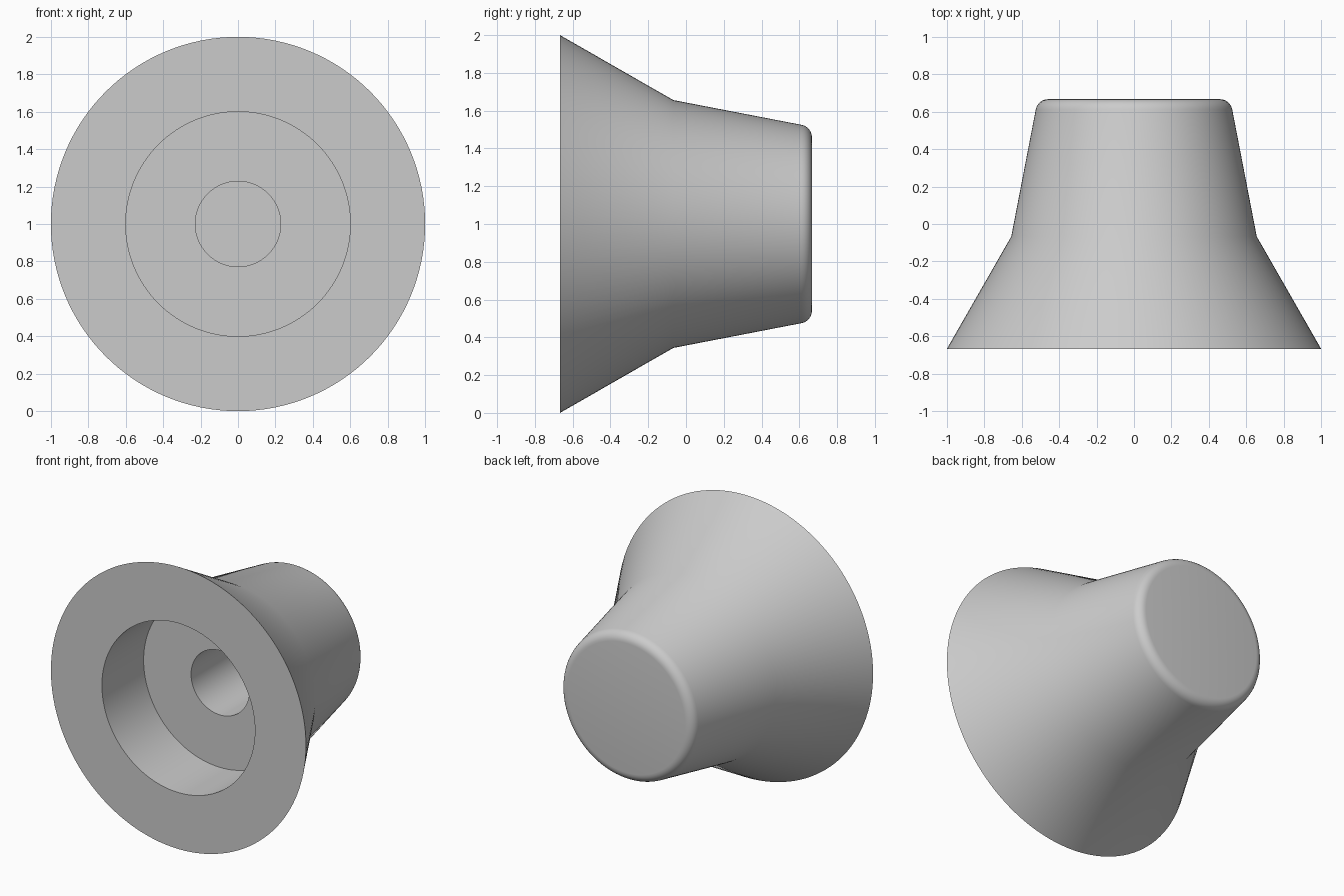
import bpy, bmesh, math
from mathutils import Vector, Matrix

cube = bpy.data.objects.get("Cube")
if cube:
    bpy.data.objects.remove(cube, do_unlink=True)

SEGMENTS = 128
FILLET = 0.067
CENTRE_Z = 1.0

# Plain grey
grey = bpy.data.materials.new("plain_grey")
grey.use_nodes = True
colour = (0.6, 0.6, 0.6, 1)
grey.diffuse_color = colour
grey.node_tree.nodes["Principled BSDF"].inputs["Base Color"].default_value = colour


def fillet(radius, y, slope, size, steps=6):
    """Rounded corner between a tapering wall and the flat back."""
    cr = radius - size * math.tan(math.pi / 4 + slope / 2) + size * math.tan(slope)
    cy = y - size
    for i in range(steps + 1):
        a = slope + (math.pi / 2 - slope) * i / steps
        yield cr + size * math.cos(a), cy + size * math.sin(a)


# Half section as (radius, y): hole, recess, rim, flare, tapered neck, back
taper = math.radians(10)
profile = [
    (0, 0.467), (0.228, 0.467), (0.228, -0.2),
    (0.6, -0.2), (0.6, -0.667),
    (1, -0.667), (0.656, -0.067),
]
profile += list(fillet(0.527, 0.667, taper, FILLET))
profile.append((0, 0.667))

# Turn the section about the y axis
bm = bmesh.new()
verts = [bm.verts.new((r, y, CENTRE_Z)) for r, y in profile]
edges = [bm.edges.new(pair) for pair in zip(verts, verts[1:])]
bmesh.ops.spin(bm, geom=verts + edges, cent=(0, 0, CENTRE_Z), axis=(0, 1, 0),
               angle=math.tau, steps=SEGMENTS, use_merge=True)
bmesh.ops.remove_doubles(bm, verts=bm.verts, dist=0.0001)
bmesh.ops.recalc_face_normals(bm, faces=bm.faces)

mesh = bpy.data.meshes.new("flared_foot")
bm.to_mesh(mesh)
bm.free()
mesh.materials.append(grey)
foot = bpy.data.objects.new("flared_foot", mesh)
bpy.context.collection.objects.link(foot)

# Smooth walls, crisp rim and recess edges
bpy.ops.object.select_all(action="DESELECT")
foot.select_set(True)
bpy.context.view_layer.objects.active = foot
bpy.ops.object.shade_smooth_by_angle(angle=math.radians(30))
